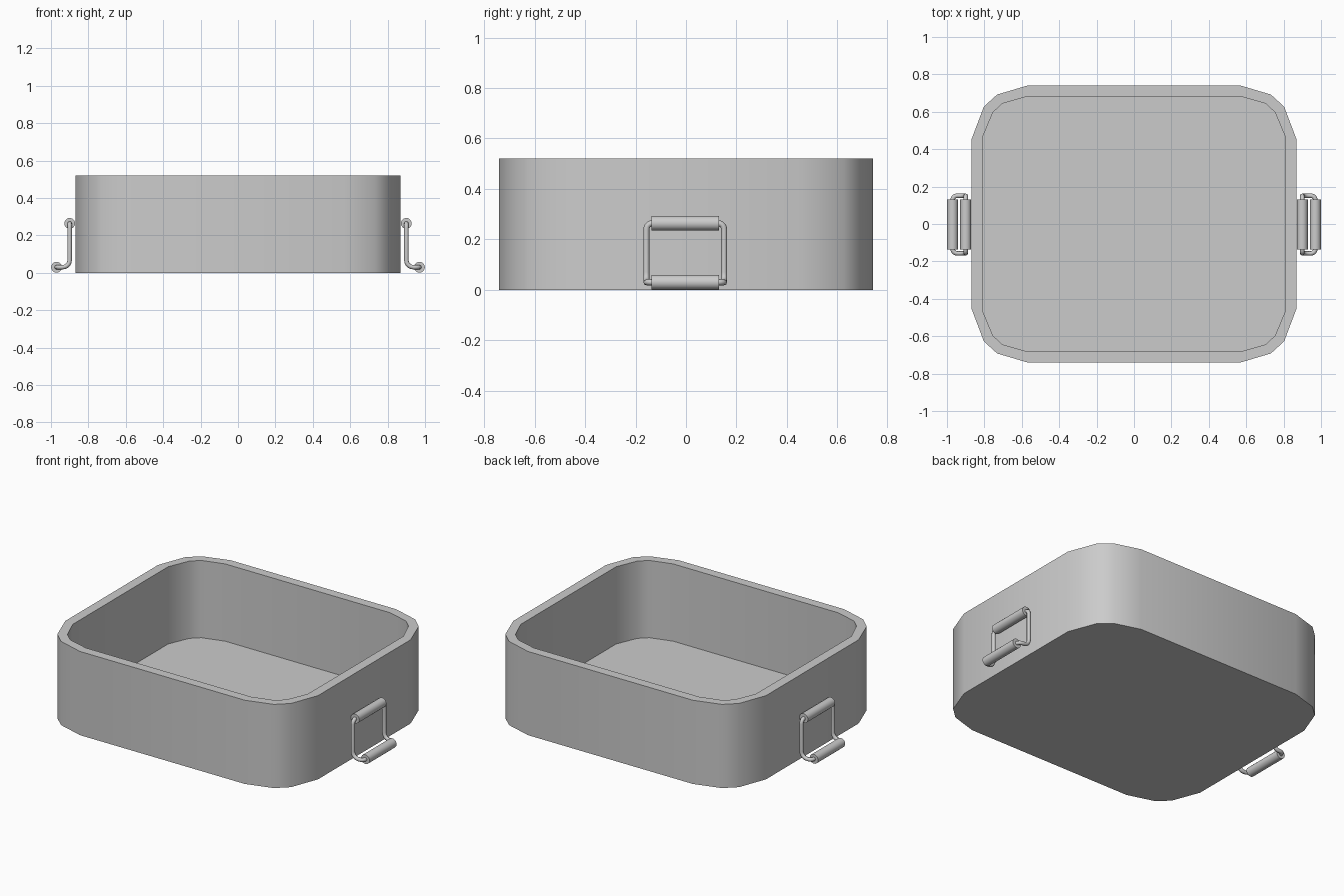
import bpy, bmesh, math
from mathutils import Vector, Matrix

if "Cube" in bpy.data.objects:
    bpy.data.objects.remove(bpy.data.objects["Cube"])

HEIGHT, FLOOR = 0.52, 0.04
MID_Y = -0.003            # handle centre
TOP = (0.90, 0.264)       # upper roller x, z
LOW = (0.97, 0.03)        # lower roller x, z


def finish(bm, name, angle=35):
    bmesh.ops.recalc_face_normals(bm, faces=bm.faces)
    mesh = bpy.data.meshes.new(name)
    bm.to_mesh(mesh)
    bm.free()
    ob = bpy.data.objects.new(name, mesh)
    bpy.context.collection.objects.link(ob)
    smooth(ob, angle)
    return ob


def smooth(ob, angle):
    bpy.ops.object.select_all(action='DESELECT')
    ob.select_set(True)
    bpy.context.view_layer.objects.active = ob
    bpy.ops.object.shade_smooth_by_angle(angle=math.radians(angle))


def mirror_x(ob):
    ob.modifiers.new("mirror", 'MIRROR').use_mirror_merge = False


def outline(quarter):
    """Mirror one corner profile into a full counter-clockwise loop."""
    q = list(quarter)
    r = q[::-1]
    return (q + [(-x, y) for x, y in r] + [(-x, -y) for x, y in q]
            + [(x, -y) for x, y in r])


def rounded(corners, steps=5):
    """Closed path with each corner replaced by a curved bend."""
    pts, n = [], len(corners)
    for i, (p, r) in enumerate(corners):
        a = p + (corners[i - 1][0] - p).normalized() * r
        b = p + (corners[(i + 1) % n][0] - p).normalized() * r
        for k in range(steps + 1):
            t = k / steps
            w = 2 * t * (1 - t) * 0.8      # slightly tightened to follow an arc
            u, v = (1 - t) ** 2, t ** 2
            pts.append((a * u + p * w + b * v) / (u + w + v))
    return pts


# Open tray with faceted round corners and a thick wall
outer = outline([(0.868, 0.455), (0.803, 0.627), (0.732, 0.692), (0.567, 0.741)])
inner = outline([(0.808, 0.468), (0.754, 0.597), (0.704, 0.644), (0.567, 0.683)])
bm = bmesh.new()
loops = [[bm.verts.new((x, y, z)) for x, y in ring] for ring, z in
         ((outer, 0), (outer, HEIGHT), (inner, HEIGHT), (inner, FLOOR))]
for lo, hi in zip(loops, loops[1:]):
    for i in range(len(lo)):
        j = (i + 1) % len(lo)
        bm.faces.new((lo[i], lo[j], hi[j], hi[i]))
bm.faces.new(loops[0])
bm.faces.new(loops[-1])
finish(bm, "tray_body")

# Handle rollers, one pair per side
for name, (x, z) in (("upper_rollers", TOP), ("lower_rollers", LOW)):
    bm = bmesh.new()
    bmesh.ops.create_cone(
        bm, cap_ends=True, segments=20, radius1=0.029, radius2=0.029, depth=0.266,
        matrix=Matrix.Translation((x, MID_Y, z)) @ Matrix.Rotation(math.pi / 2, 4, 'X'))
    mirror_x(finish(bm, name))

# Bent wire loop running through both rollers
y0, y1 = MID_Y - 0.154, MID_Y + 0.154
path = rounded([
    (Vector((TOP[0], y0, TOP[1])), 0.025), (Vector((TOP[0], y0, LOW[1])), 0.04),
    (Vector((LOW[0], y0, LOW[1])), 0.025), (Vector((LOW[0], y1, LOW[1])), 0.025),
    (Vector((TOP[0], y1, LOW[1])), 0.04), (Vector((TOP[0], y1, TOP[1])), 0.025)])
curve = bpy.data.curves.new("handle_wires", 'CURVE')
curve.dimensions = '3D'
curve.bevel_depth = 0.012
curve.bevel_resolution = 2
spline = curve.splines.new('POLY')
spline.points.add(len(path) - 1)
for point, p in zip(spline.points, path):
    point.co = (*p, 1)
spline.use_cyclic_u = True
wire = bpy.data.objects.new("handle_wires", curve)
bpy.context.collection.objects.link(wire)
bpy.ops.object.select_all(action='DESELECT')
wire.select_set(True)
bpy.context.view_layer.objects.active = wire
bpy.ops.object.convert(target='MESH')
wire = bpy.context.view_layer.objects.active
smooth(wire, 60)
mirror_x(wire)
